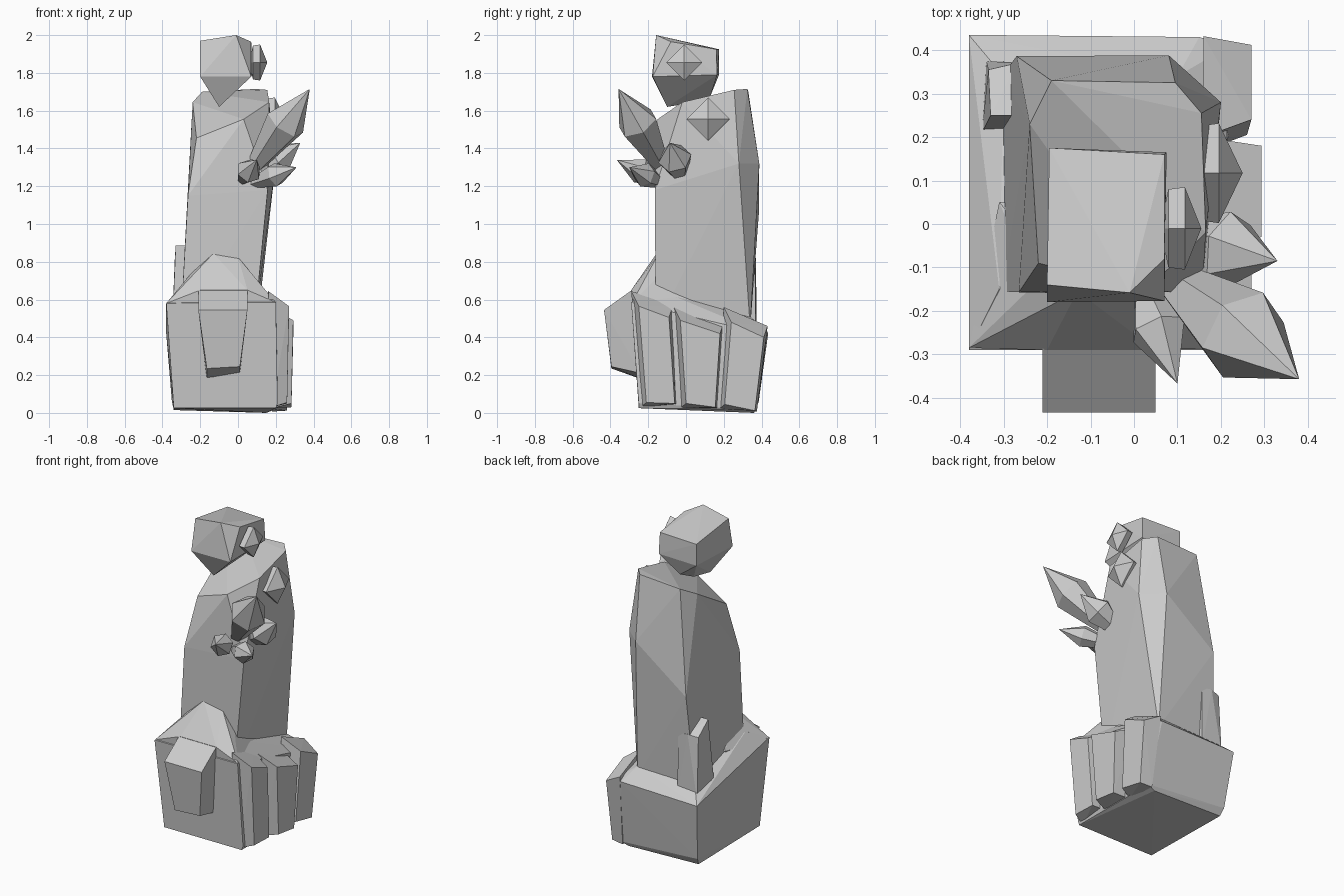
import bpy, bmesh, math
from mathutils import Vector


def rock(name, pts):
    """Flat-faced stone: convex hull around a few corner points."""
    bm = bmesh.new()
    for p in pts:
        bm.verts.new(p)
    res = bmesh.ops.convex_hull(bm, input=bm.verts[:])
    junk = [g for g in set(res["geom_interior"] + res["geom_unused"])
            if isinstance(g, bmesh.types.BMVert)]
    bmesh.ops.delete(bm, geom=junk, context='VERTS')
    bmesh.ops.recalc_face_normals(bm, faces=bm.faces[:])
    me = bpy.data.meshes.new(name)
    bm.to_mesh(me)
    bm.free()
    ob = bpy.data.objects.new(name, me)
    bpy.context.collection.objects.link(ob)
    return ob


def crystal(name, base, tip, rings, sides, turn=0.0):
    """Pointed crystal along base->tip; rings are (fraction, radius)."""
    a, b = Vector(base), Vector(tip)
    q = (b - a).to_track_quat('Z', 'Y')
    pts = [a, b]
    for t, r in rings:
        for i in range(sides):
            ang = turn + math.tau * i / sides
            pts.append(a.lerp(b, t) + q @ Vector((r * math.cos(ang), r * math.sin(ang), 0)))
    return rock(name, pts)


# Base boulder
rock("base", [
    (-.34, -.25, .025), (.2, -.25, .025), (.15, .36, 0), (-.34, .36, .015), (-.35, .385, .06),
    (.2, .37, .02), (.21, -.25, .05),
    (-.38, -.29, .58), (.2, -.29, .585), (.22, .41, .42), (.15, .43, .43), (-.38, .435, .42),
    (.1, -.14, .65), (.1, .34, .51), (-.3, .34, .5), (-.31, -.15, .65)])

# Raised shoulder in front of the pillar
rock("front_shoulder", [
    (-.38, -.285, .58), (-.2, -.29, .65), (.05, -.29, .65), (.2, -.285, .585),
    (-.13, -.155, .845), (0, -.155, .825), (-.23, -.14, .76), (.07, -.14, .73),
    (-.31, .05, .6), (.1, .05, .6), (-.2, -.2, .4), (.1, -.2, .4)])

# Front slab
rock("front_slab", [
    (-.21, -.434, .545), (.05, -.434, .545), (-.165, -.395, .235), (.01, -.395, .245),
    (-.165, -.24, .18), (.01, -.24, .21), (-.21, -.28, .655), (.05, -.28, .655)])

# Three slabs on the right side: x, top y range, top z pair, bottom y range, bottom z pair
for i, (x, y0, y1, z0, z1, b0, b1, c0, c1) in enumerate([
        (.27, -.25, -.09, .565, .505, -.21, -.06, .055, .05),
        (.293, -.03, .18, .49, .42, 0, .155, .05, .03),
        (.27, .24, .412, .48, .40, .205, .365, .045, .012)]):
    rock("side_slab_%d" % (i + 1), [
        (x, y0, z0), (x, y1, z1), (x - .01, b0, c0), (x - .01, b1, c1),
        (.16, y0 - .04, z0 + .08), (.16, y1 + .02, z1 + .06),
        (.18, b0 - .03, c0 - .025), (.18, b1 + .01, c1 - .005)])

# Leaning pillar
rock("pillar", [
    (-.305, -.155, .45), (.085, -.16, .45), (.1, .34, .45), (-.305, .34, .45),
    (-.265, -.157, 1.15), (.157, -.165, 1.18), (.2, .28, 1.32), (.08, .388, 1.32),
    (-.27, .386, 1.06), (-.22, -.09, 1.455), (.03, -.15, 1.555), (.165, -.02, 1.645),
    (-.24, .23, 1.645), (-.19, .33, 1.70), (.095, .325, 1.715), (.155, .255, 1.71)])

# Small block at the back left
rock("back_block", [
    (-.33, .25, .885), (-.335, .355, .81), (-.27, .37, .82), (-.2, .365, .81), (-.2, .25, .885),
    (-.35, .21, .42), (-.34, .375, .42), (-.2, .37, .42), (-.2, .21, .42)])

# Top stone
rock("top_stone", [
    (-.2, -.14, 1.97), (-.01, -.158, 2.0), (.07, -.08, 1.965), (.07, .16, 1.925), (-.195, .175, 1.925),
    (-.2, -.18, 1.78), (.07, -.177, 1.78), (.075, .165, 1.79), (-.195, .175, 1.79),
    (-.1, -.1, 1.62), (-.09, .05, 1.645), (-.05, .13, 1.68)])

# Stubby four-sided crystals facing right
crystal("top_stone_crystal", (.06, -.01, 1.855), (.155, -.01, 1.855), [(.2, .09), (.6, .095)], 4)
crystal("pillar_crystal", (.14, .117, 1.555), (.25, .117, 1.555), [(.2, .11), (.5, .115)], 4)

# Crystal cluster at the front right corner: base, tip, ring position, radius
for name, base, tip, t, r in [
        ("large_crystal", (.04, -.09, 1.24), (.38, -.357, 1.715), .62, .11),
        ("front_crystal", (.015, -.12, 1.22), (.10, -.367, 1.34), .5, .068),
        ("low_crystal", (.03, -.10, 1.2), (.31, -.30, 1.30), .6, .065),
        ("side_crystal", (.05, -.02, 1.22), (.33, -.085, 1.43), .6, .09)]:
    crystal(name, base, tip, [(.02, r * .25), (t, r)], 6, .3)
